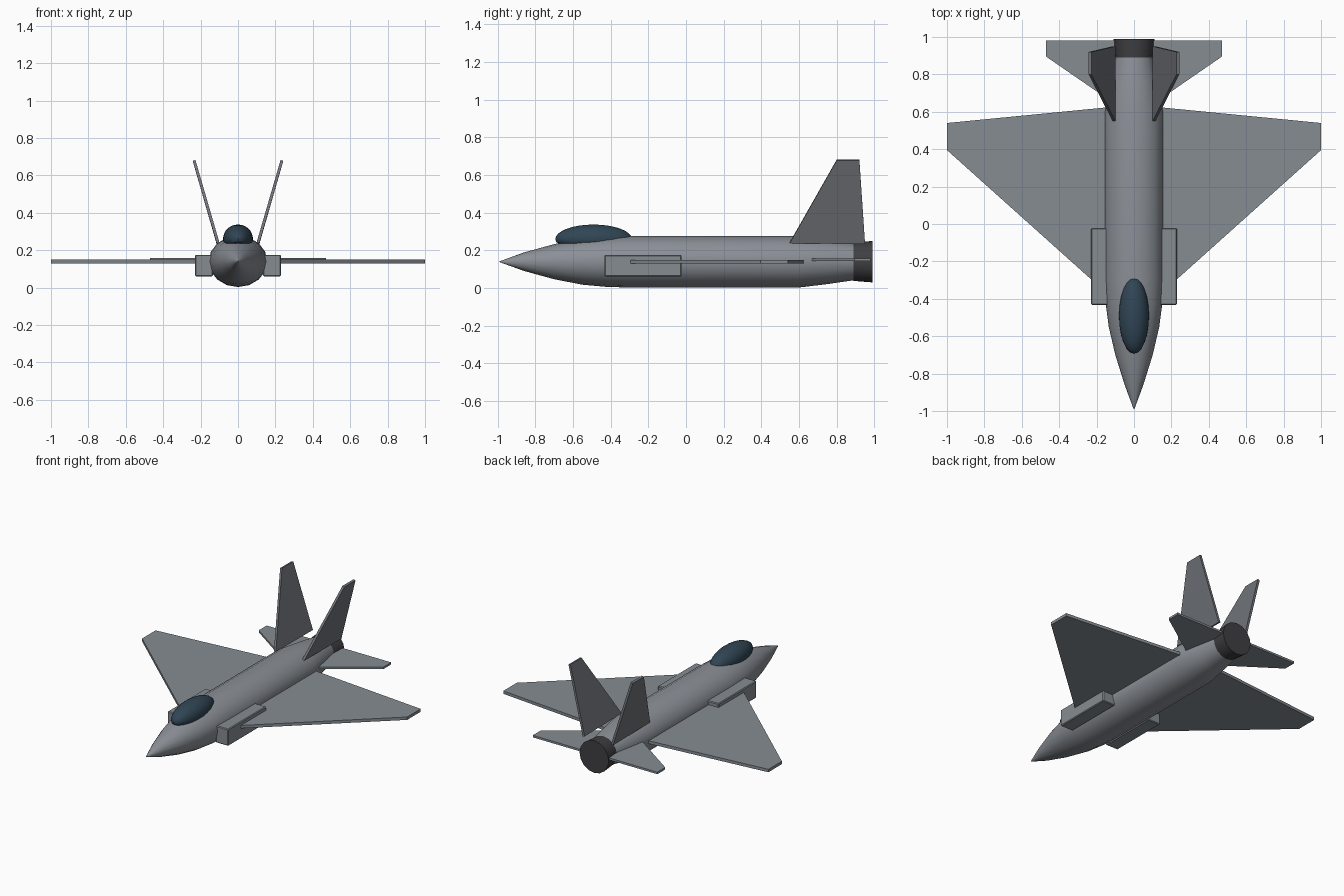
import bpy, bmesh, math
from mathutils import Vector

if "Cube" in bpy.data.objects:
    bpy.data.objects.remove(bpy.data.objects["Cube"])


def material(name, rgb):
    m = bpy.data.materials.new(name)
    m.diffuse_color = (*rgb, 1)
    m.use_nodes = True
    m.node_tree.nodes["Principled BSDF"].inputs["Base Color"].default_value = m.diffuse_color
    return m


BODY = material("body_grey", (0.26, 0.28, 0.31))
WING = material("wing_grey", (0.24, 0.265, 0.29))
FIN = material("fin_grey", (0.16, 0.17, 0.19))
DARK = material("nozzle_dark", (0.05, 0.05, 0.055))
GLASS = material("canopy_glass", (0.03, 0.06, 0.09))


def finish(bm, name, mat, smooth=False):
    bmesh.ops.recalc_face_normals(bm, faces=bm.faces)
    me = bpy.data.meshes.new(name)
    bm.to_mesh(me)
    bm.free()
    ob = bpy.data.objects.new(name, me)
    bpy.context.collection.objects.link(ob)
    me.materials.append(mat)
    if smooth:
        bpy.ops.object.select_all(action='DESELECT')
        ob.select_set(True)
        bpy.context.view_layer.objects.active = ob
        bpy.ops.object.shade_smooth_by_angle(angle=math.radians(35))
    return ob


def loft(name, sections, mat, sides=16, cz=0.14):
    """Elliptical rings (y, x radius, z radius) joined along y, ends capped."""
    bm = bmesh.new()
    rings = []
    for y, rx, rz in sections:
        rings.append([bm.verts.new((rx * math.sin(a), y, cz + rz * math.cos(a)))
                      for a in (2 * math.pi * i / sides for i in range(sides))])
    for a, b in zip(rings, rings[1:]):
        for i in range(sides):
            j = (i + 1) % sides
            bm.faces.new((a[i], a[j], b[j], b[i]))
    bm.faces.new(rings[0])
    bm.faces.new(rings[-1])
    return finish(bm, name, mat, True)


def panel(name, outline, offset, mat):
    """Flat outline thickened by +-offset, made for both sides."""
    for side, s in (("right", 1), ("left", -1)):
        bm = bmesh.new()
        o = Vector(offset)
        layers = [[bm.verts.new(((p[0] + k * o.x) * s, p[1] + k * o.y, p[2] + k * o.z))
                   for p in outline] for k in (-1, 1)]
        bm.faces.new(layers[0])
        bm.faces.new(layers[1])
        n = len(outline)
        for i in range(n):
            j = (i + 1) % n
            bm.faces.new((layers[0][i], layers[0][j], layers[1][j], layers[1][i]))
        finish(bm, f"{side}_{name}", mat)


# Fuselage and exhaust nozzle
loft("fuselage", [(-0.99, 0.002, 0.002), (-0.86, 0.05, 0.049), (-0.70, 0.10, 0.093),
                  (-0.55, 0.135, 0.122), (-0.42, 0.152, 0.134), (-0.30, 0.157, 0.137),
                  (0.60, 0.157, 0.137), (0.75, 0.13, 0.119), (0.90, 0.10, 0.097)], BODY)
loft("exhaust_nozzle", [(0.89, 0.102, 0.102), (0.99, 0.11, 0.11)], DARK)

# Canopy bubble with a flat underside
bm = bmesh.new()
bmesh.ops.create_uvsphere(bm, u_segments=24, v_segments=16, radius=1)
for v in bm.verts:
    x, y, z = v.co
    v.co = (0.08 * x, -0.49 + 0.203 * y, max(0.26 + 0.077 * z, 0.237))
finish(bm, "canopy", GLASS, True)

# Main wings and tailplanes
panel("wing", [(0.13, -0.385, 0.14), (1.0, 0.395, 0.14), (1.0, 0.54, 0.14),
               (0.13, 0.625, 0.14)], (0, 0, 0.01), WING)
panel("tailplane", [(0.10, 0.64, 0.15), (0.47, 0.895, 0.15), (0.47, 0.98, 0.15),
                    (0.10, 0.98, 0.15)], (0, 0, 0.007), WING)

# Canted vertical fins
panel("tail_fin", [(0.107, 0.55, 0.24), (0.235, 0.80, 0.68), (0.235, 0.92, 0.68),
                   (0.107, 0.95, 0.235)], (0.0075, 0, -0.002), FIN)

# Side air intakes
for side, s in (("right", 1), ("left", -1)):
    bm = bmesh.new()
    bmesh.ops.create_cube(bm, size=1)
    for v in bm.verts:
        v.co = (s * 0.182 + v.co.x * 0.095, -0.228 + v.co.y * 0.41, 0.118 + v.co.z * 0.115)
    bmesh.ops.bevel(bm, geom=bm.edges[:], offset=0.005, segments=1, affect='EDGES')
    finish(bm, f"{side}_air_intake", WING)
